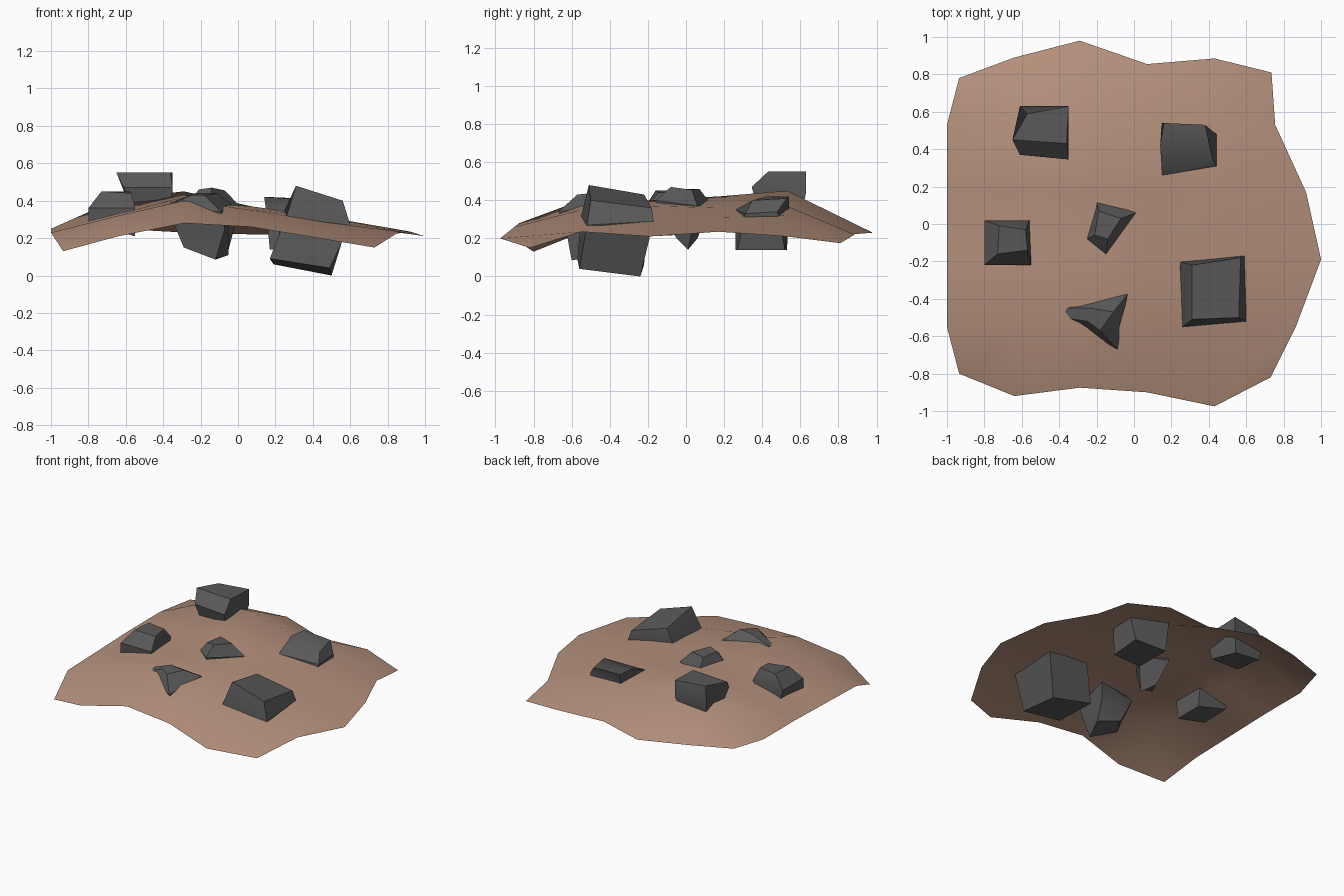
import bpy, math


def material(name, rgb):
    m = bpy.data.materials.new(name)
    m.diffuse_color = (*rgb, 1)
    return m


def make(name, verts, faces, mat, angle):
    me = bpy.data.meshes.new(name)
    me.from_pydata(verts, [], faces)
    me.validate()
    ob = bpy.data.objects.new(name, me)
    bpy.context.collection.objects.link(ob)
    me.materials.append(mat)
    bpy.ops.object.select_all(action='DESELECT')
    bpy.context.view_layer.objects.active = ob
    ob.select_set(True)
    bpy.ops.object.shade_smooth_by_angle(angle=math.radians(angle))
    return ob


earth = material("earth", (0.46, 0.28, 0.20))
stone = material("stone", (0.10, 0.10, 0.10))

# Ground sheet: a 6 x 6 grid with row heights and an irregular outline
xs = [-1, -0.64, -0.29, 0.07, 0.43, 0.78]
ys = [-0.9, -0.55, -0.19, 0.17, 0.53, 0.88]
heights = [[.13, .21, .28, .26, .20, .15],
           [.23, .32, .40, .35, .29, .235],
           [.24, .33, .40, .37, .32, .21],
           [.25, .34, .42, .36, .31, .235],
           [.25, .41, .45, .37, .32, .21],
           [.26, .25, .23, .22, .22, .175]]
front_y = [-0.80, -0.92, -0.875, -0.90, -0.975, -0.82]
back_y = [0.78, 0.89, 0.98, 0.855, 0.885, 0.81]
right_x = [0.73, 0.865, 1.0, 0.92, 0.755, 0.735]
verts = []
for r in range(6):
    for c in range(6):
        x, y = xs[c], ys[r]
        if r == 0:
            y = front_y[c]
        if r == 5:
            y = back_y[c]
        if c == 5:
            x = right_x[r]
        if c == 0 and r in (0, 5):
            x = -0.935
        verts.append((x, y, heights[r][c]))
faces = [(r * 6 + c, r * 6 + c + 1, r * 6 + c + 7, r * 6 + c + 6)
         for r in range(5) for c in range(5)]
make("ground_sheet", verts, faces, earth, 40)


# Rocks: four-sided rings lofted from bottom to top and capped
def rock(name, *rings):
    vs = [p for ring in rings for p in ring]
    fs = [(3, 2, 1, 0)]
    for k in range(len(rings) - 1):
        for i in range(4):
            j = (i + 1) % 4
            fs.append((4 * k + i, 4 * k + j, 4 * k + 4 + j, 4 * k + 4 + i))
    n = len(vs)
    fs.append((n - 4, n - 3, n - 2, n - 1))
    make(name, vs, fs, stone, 35)


rock("rock_large_right",
     [(.17, -.57, .09), (.49, -.56, .04), (.50, -.24, 0), (.19, -.22, .06)],
     [(.26, -.55, .32), (.60, -.52, .27), (.59, -.17, .29), (.24, -.20, .33)],
     [(.31, -.51, .48), (.56, -.50, .40), (.57, -.18, .36), (.31, -.22, .43)])

rock("rock_front",
     [(-.29, -.52, .15), (-.12, -.60, .085), (-.05, -.44, .11), (-.20, -.38, .14)],
     [(-.34, -.52, .27), (-.07, -.63, .25), (-.05, -.39, .26), (-.28, -.40, .27)],
     [(-.38, -.50, .37), (-.09, -.67, .34), (-.035, -.375, .38), (-.36, -.45, .39)],
     [(-.25, -.52, .43), (-.18, -.57, .43), (-.11, -.47, .44), (-.23, -.45, .44)])

rock("rock_centre",
     [(-.18, -.02, .20), (-.10, -.05, .20), (-.05, .01, .14), (-.14, .06, .20)],
     [(-.25, -.08, .40), (-.15, -.16, .40), (.01, .06, .37), (-.20, .13, .38)],
     [(-.21, -.06, .46), (-.14, -.08, .47), (-.07, .03, .455), (-.19, .07, .46)])

rock("rock_left",
     [(-.80, -.22, .28), (-.55, -.20, .21), (-.56, .00, .22), (-.78, .02, .27)],
     [(-.80, -.22, .36), (-.55, -.22, .36), (-.56, .02, .38), (-.80, .02, .36)],
     [(-.73, -.16, .45), (-.57, -.14, .44), (-.58, -.03, .45), (-.72, -.01, .45)])

rock("rock_back_left",
     [(-.57, .40, .33), (-.36, .38, .34), (-.38, .60, .30), (-.58, .60, .32)],
     [(-.61, .37, .47), (-.35, .345, .47), (-.35, .63, .44), (-.61, .63, .45)],
     [(-.65, .45, .55), (-.36, .43, .55), (-.35, .63, .55), (-.57, .59, .55)])

rock("rock_back_right",
     [(.17, .26, .14), (.40, .27, .14), (.42, .52, .14), (.17, .53, .14)],
     [(.15, .26, .35), (.44, .31, .33), (.44, .48, .34), (.15, .54, .36)],
     [(.14, .42, .42), (.42, .35, .40), (.38, .53, .41), (.16, .54, .42)])
